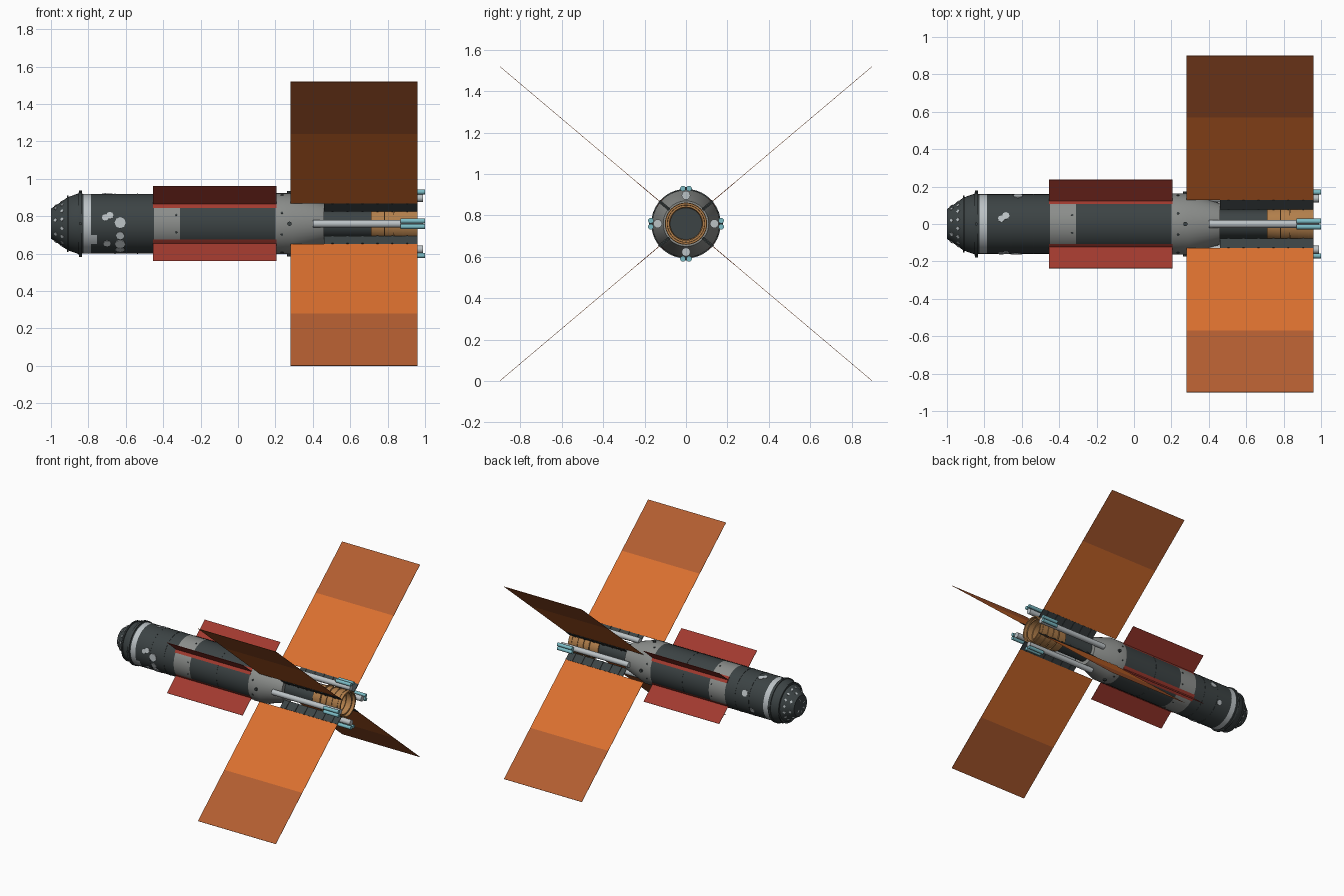
import bpy, bmesh, math
from mathutils import Matrix, Vector

cube = bpy.data.objects.get("Cube")
if cube:
    bpy.data.objects.remove(cube)

AXIS_Z = 0.76
FIN = math.atan2(0.76, 0.9)                       # fin angle above horizontal
FIN_ANGLES = [FIN, math.pi - FIN, math.pi + FIN, -FIN]


def material(name, color):
    m = bpy.data.materials.new(name)
    m.use_nodes = True
    m.diffuse_color = (*color, 1)
    m.node_tree.nodes["Principled BSDF"].inputs["Base Color"].default_value = (*color, 1)
    return m


DARK = material("charcoal", (0.045, 0.056, 0.058))
GREY = material("mid grey", (0.26, 0.27, 0.26))
PALE = material("pale grey", (0.5, 0.54, 0.56))
RED = material("brick red", (0.36, 0.042, 0.028))
ORANGE = material("panel orange", (0.7, 0.16, 0.028))
RUST = material("panel rust", (0.45, 0.11, 0.03))
TEAL = material("teal", (0.2, 0.5, 0.56))
TAN = material("tan", (0.44, 0.21, 0.07))


def finish(bm, name, mats, smooth=True):
    bmesh.ops.recalc_face_normals(bm, faces=bm.faces)
    mesh = bpy.data.meshes.new(name)
    bm.to_mesh(mesh)
    bm.free()
    ob = bpy.data.objects.new(name, mesh)
    bpy.context.collection.objects.link(ob)
    ob.location.z = AXIS_Z
    for m in mats:
        mesh.materials.append(m)
    if smooth:
        bpy.ops.object.select_all(action='DESELECT')
        ob.select_set(True)
        bpy.context.view_layer.objects.active = ob
        bpy.ops.object.shade_smooth_by_angle(angle=math.radians(30))
    return ob


def lathe(name, profile, mats, rule=None, steps=40, start=0, sweep=2 * math.pi):
    """Spin (x, radius) points about the long axis; rule(x) picks the material."""
    bm = bmesh.new()
    verts = [bm.verts.new((x, r * math.cos(start), r * math.sin(start))) for x, r in profile]
    edges = [bm.edges.new(p) for p in zip(verts, verts[1:])]
    bmesh.ops.spin(bm, geom=verts + edges, cent=(0, 0, 0), axis=(1, 0, 0),
                   angle=sweep, steps=steps)
    bmesh.ops.remove_doubles(bm, verts=bm.verts, dist=0.0003)
    if rule:
        for f in bm.faces:
            f.material_index = rule(f.calc_center_median().x)
    return finish(bm, name, mats)


def box(bm, x0, x1, r0, r1, angle, thick, index=0):
    """Box standing radially at the given angle round the axis."""
    mat = (Matrix.Rotation(angle, 4, 'X')
           @ Matrix.Translation(((x0 + x1) / 2, (r0 + r1) / 2, 0))
           @ Matrix.Diagonal((x1 - x0, r1 - r0, thick, 1)))
    new = bmesh.ops.create_cube(bm, size=1, matrix=mat)["verts"]
    for f in {f for v in new for f in v.link_faces}:
        f.material_index = index


def tube(bm, x0, x1, y, z, radius, angle, index=0):
    mat = (Matrix.Rotation(angle, 4, 'X') @ Matrix.Translation(((x0 + x1) / 2, y, z))
           @ Matrix.Rotation(math.pi / 2, 4, 'Y'))
    new = bmesh.ops.create_cone(bm, cap_ends=True, segments=16, radius1=radius,
                                radius2=radius, depth=x1 - x0, matrix=mat)["verts"]
    for f in {f for v in new for f in v.link_faces}:
        f.material_index = index


def disc(bm, x, radius, angle, size, height, sides=8, tilt=0):
    """Small disc lying on the hull, its axis pointing outward."""
    mat = (Matrix.Rotation(angle, 4, 'X') @ Matrix.Translation((x, radius, 0))
           @ Matrix.Rotation(tilt, 4, 'Z') @ Matrix.Rotation(math.pi / 2, 4, 'X'))
    bmesh.ops.create_cone(bm, cap_ends=True, segments=sides, radius1=size,
                          radius2=size, depth=height, matrix=mat)


# Nose
lathe("nose", [(-1, 0), (-1, 0.08), (-0.97, 0.1), (-0.91, 0.142), (-0.85, 0.163),
               (-0.83, 0.16)], [DARK])
lathe("nose_ring", [(-0.915, 0.13), (-0.915, 0.152), (-0.905, 0.152), (-0.905, 0.13)], [DARK])
lathe("shoulder_ring", [(-0.852, 0.15), (-0.852, 0.168), (-0.835, 0.168), (-0.835, 0.15)], [DARK])


# Main hull with its colour bands
def hull_band(x):
    if -0.825 < x < -0.785:
        return 2
    return 1 if -0.45 < x < -0.31 or x > 0.2 else 0


lathe("hull", [(-0.83, 0.16), (-0.825, 0.16), (-0.785, 0.16), (-0.45, 0.16), (-0.31, 0.16),
               (0.2, 0.16), (0.205, 0.163), (0.29, 0.163), (0.46, 0.11), (0.46, 0.0)],
      [DARK, GREY, PALE], hull_band)
for i, x in enumerate((-0.66, -0.54, -0.08)):
    lathe(f"hull_seam_{i + 1}", [(x, 0.158), (x, 0.1615), (x + 0.005, 0.1615),
                                 (x + 0.005, 0.158)], [DARK])

# Pale patches on the hull
bm = bmesh.new()
for x, deg, size in ((-0.63, 178, 0.03), (-0.63, 203, 0.022), (-0.63, 222, 0.028),
                     (-0.63, 240, 0.025), (-0.7, 221, 0.02), (-0.71, 168, 0.018),
                     (-0.685, 164, 0.02), (-0.71, 80, 0.018), (-0.685, 74, 0.02),
                     (-0.62, 20, 0.026), (-0.68, -25, 0.02)):
    disc(bm, x, 0.1595, math.radians(deg), size, 0.006)
finish(bm, "hull_patches", [PALE], False)
lathe("band_patch", [(-0.79, 0.161), (-0.755, 0.161)], [PALE], steps=6,
      start=math.radians(202), sweep=math.radians(20))

# Rungs and tiles scattered over the nose
bm = bmesh.new()
for i in range(16):
    a = (i + 0.5) * math.pi / 8
    disc(bm, -0.94, 0.121, a, 0.011, 0.006, 4, math.radians(34))
    if i % 2:
        disc(bm, -0.975, 0.098, a, 0.011, 0.006, 4, math.radians(34))
        box(bm, -1.0, -0.997, 0.035, 0.06, a, 0.012)
finish(bm, "nose_tiles", [PALE], False)

# Small fittings on the shoulder and collar
bm = bmesh.new()
for i in range(4):
    a = i * math.pi / 2
    disc(bm, -0.843, 0.17, a, 0.008, 0.016)
    disc(bm, 0.275, 0.166, a, 0.012, 0.018)
    for s in (-1, 1):
        disc(bm, 0.235, 0.163, a + s * 0.36, 0.007, 0.006)
        disc(bm, -0.33, 0.16, a + s * 0.3, 0.006, 0.006)
finish(bm, "hull_fittings", [DARK], False)

# Red radiators with curved footings
bm = bmesh.new()
for i, a in enumerate(FIN_ANGLES):
    box(bm, -0.455, 0.205, 0.155, 0.309, a, 0.003)
    lathe(f"radiator_footing_{i + 1}",
          [(-0.455, 0.158), (-0.455, 0.164), (0.205, 0.164), (0.205, 0.158)], [RED],
          steps=6, start=a - math.radians(9), sweep=math.radians(18))
finish(bm, "radiator_fins", [RED], False)

# Solar panels: dark root frame, orange inner part, rust outer part
bm = bmesh.new()
for a in FIN_ANGLES:
    box(bm, 0.28, 0.96, 0.17, 0.746, a, 0.002, 0)
    box(bm, 0.28, 0.96, 0.746, 1.177, a, 0.002, 1)
finish(bm, "solar_panels", [ORANGE, RUST], False)
bm = bmesh.new()
for a in FIN_ANGLES:
    box(bm, 0.46, 0.96, 0.105, 0.17, a, 0.006)
    for k in range(6):
        box(bm, 0.5 + k * 0.08, 0.51 + k * 0.08, 0.105, 0.17, a, 0.014)
finish(bm, "panel_root_frames", [DARK], False)

# Engine core and open ribbed nozzle
lathe("engine_core", [(0.45, 0.077), (0.75, 0.077), (0.75, 0)], [DARK])
lathe("nozzle", [(0.71, 0.077), (0.71, 0.086), (0.8, 0.094), (0.96, 0.1), (0.96, 0.09),
                 (0.8, 0.084), (0.74, 0.076)], [TAN])
for i, x in enumerate((0.78, 0.83, 0.88, 0.93)):
    lathe(f"nozzle_rib_{i + 1}", [(x, 0.08), (x, 0.102), (x + 0.006, 0.102),
                                  (x + 0.006, 0.08), (x, 0.08)], [TAN])

# Four booms carrying paired thruster tubes
bm = bmesh.new()
for i in range(4):
    a = i * math.pi / 2
    tube(bm, 0.4, 0.99, 0.137, 0, 0.021, a, 0)
    for s in (-1, 1):
        tube(bm, 0.87, 1.0, 0.17, s * 0.015, 0.0135, a, 1)
finish(bm, "thruster_booms", [PALE, TEAL])
